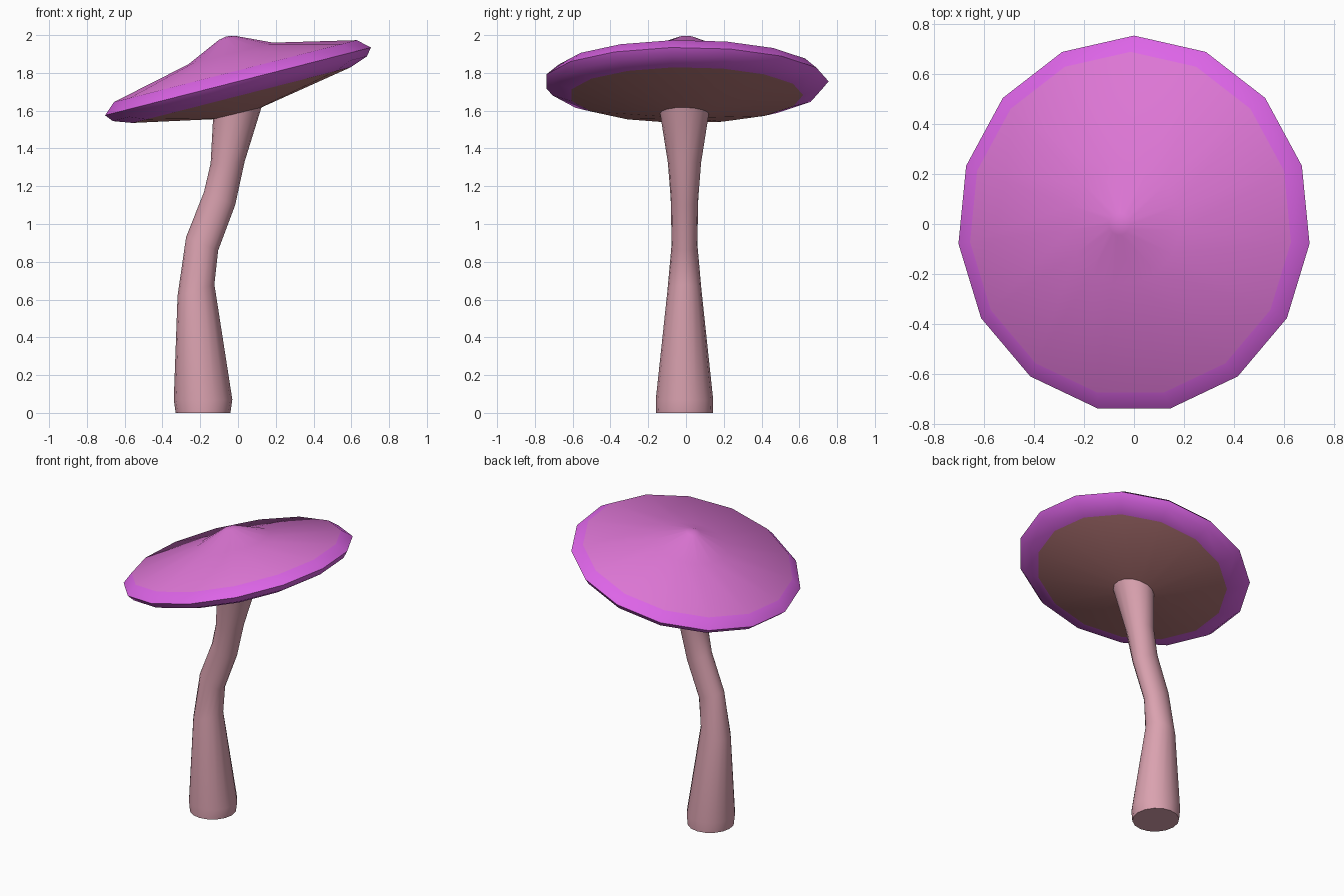
import bpy, bmesh, math
from mathutils import Matrix

cube = bpy.data.objects.get("Cube")
if cube:
    bpy.data.objects.remove(cube, do_unlink=True)


def material(name, rgb):
    m = bpy.data.materials.new(name)
    m.use_nodes = True
    m.diffuse_color = (*rgb, 1)
    m.node_tree.nodes["Principled BSDF"].inputs["Base Color"].default_value = (*rgb, 1)
    return m


cap_pink = material("cap pink", (0.72, 0.18, 0.66))
rim_violet = material("rim violet", (0.73, 0.13, 0.81))
gill_brown = material("gill rose brown", (0.50, 0.20, 0.20))
stem_pink = material("stem pale pink", (0.70, 0.36, 0.43))


def bridge(bm, a, b, mat=0):
    n = len(a)
    for i in range(n):
        j = (i + 1) % n
        bm.faces.new((a[i], a[j], b[j], b[i])).material_index = mat


def finish(bm, name, mats, angle):
    bmesh.ops.recalc_face_normals(bm, faces=bm.faces)
    me = bpy.data.meshes.new(name)
    bm.to_mesh(me)
    bm.free()
    for m in mats:
        me.materials.append(m)
    ob = bpy.data.objects.new(name, me)
    bpy.context.collection.objects.link(ob)
    bpy.ops.object.select_all(action="DESELECT")
    ob.select_set(True)
    bpy.context.view_layer.objects.active = ob
    bpy.ops.object.shade_smooth_by_angle(angle=math.radians(angle))
    return ob


# Cap: a tilted disc turned from (radius, height, x shift, band material)
SIDES = 15
profile = [
    (0.045, 0.238, 0, 0), (0.24, 0.153, 0, 0), (0.69, 0.056, 0, 0),
    (0.755, 0.0, 0, 1), (0.722, -0.04, 0, 1), (0.62, -0.075, 0, 1),
    (0.12, -0.166, -0.04, 2),
]
bm = bmesh.new()
rings = []
for r, h, shift, _ in profile:
    ring = []
    for i in range(SIDES):
        a = math.pi / 2 + math.tau * i / SIDES
        ring.append(bm.verts.new((0.967 * r * math.cos(a) + shift, r * math.sin(a), h)))
    rings.append(ring)
for k in range(1, len(rings)):
    bridge(bm, rings[k - 1], rings[k], profile[k][3])
tip = bm.verts.new((0, 0, 0.246))
for i in range(SIDES):
    bm.faces.new((tip, rings[0][i], rings[0][(i + 1) % SIDES]))
bm.faces.new(rings[-1]).material_index = 2
bm.transform(Matrix.Translation((0, 0, 1.755)) @ Matrix.Rotation(math.radians(-14.3), 4, "Y"))
finish(bm, "mushroom_cap", [cap_pink, rim_violet, gill_brown], 60)

# Stem: bent tube through tilted rings (left x, left z, right x, right z, depth radius)
sections = [
    (-0.33, 0.0, -0.04, 0.0, 0.15), (-0.34, 0.07, -0.03, 0.07, 0.152),
    (-0.32, 0.62, -0.125, 0.68, 0.09), (-0.275, 0.93, -0.105, 0.86, 0.068),
    (-0.18, 1.17, -0.015, 1.10, 0.073), (-0.145, 1.32, 0.035, 1.33, 0.088),
    (-0.132, 1.56, 0.125, 1.62, 0.13),
]
STEM_SIDES = 16
bm = bmesh.new()
rings = []
for xl, zl, xr, zr, depth in sections:
    ring = []
    for i in range(STEM_SIDES):
        a = math.tau * i / STEM_SIDES
        t = (1 + math.cos(a)) / 2
        ring.append(bm.verts.new((xl + (xr - xl) * t, depth * math.sin(a) - 0.008, zl + (zr - zl) * t)))
    rings.append(ring)
for lower, upper in zip(rings, rings[1:]):
    bridge(bm, lower, upper)
bm.faces.new(rings[0])
finish(bm, "mushroom_stem", [stem_pink], 50)
